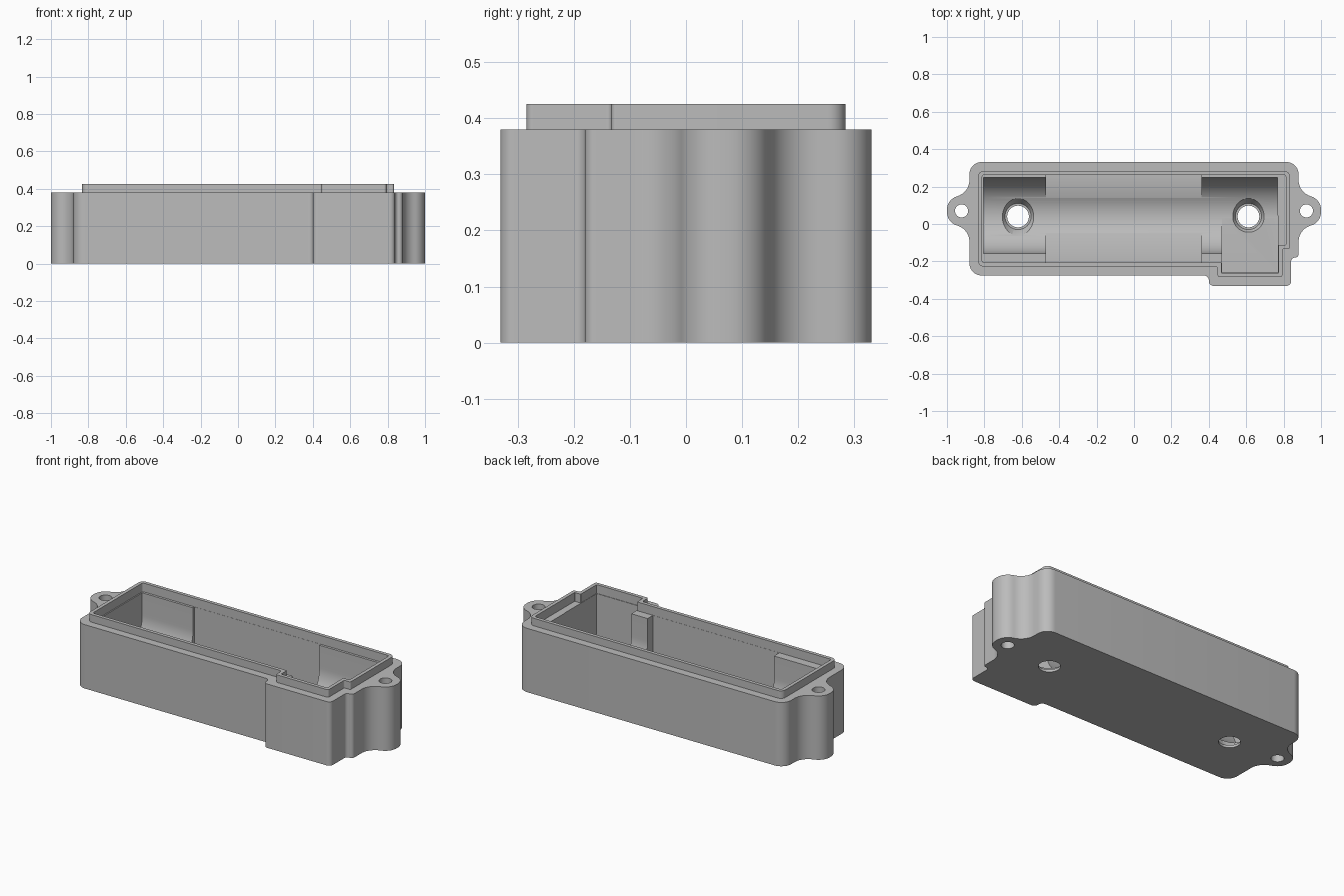
import bpy, bmesh, math
from mathutils import Vector

cube = bpy.data.objects.get("Cube")
if cube:
    bpy.data.objects.remove(cube, do_unlink=True)

grey = bpy.data.materials.new("grey_plastic")
grey.use_nodes = True
colour = (0.5, 0.5, 0.5, 1)
grey.diffuse_color = colour
grey.node_tree.nodes["Principled BSDF"].inputs["Base Color"].default_value = colour

WALL_TOP, LIP_TOP, BLOCK_TOP = 0.38, 0.425, 0.373
FLOOR, TROUGH_Y, TROUGH_Z, TROUGH_R = 0.061, 0.046, 0.24, 0.2025


def rounded(corners, steps=10):
    """Round each (x, y, radius) corner of a polygon with an arc."""
    out, n = [], len(corners)
    for i, (x, y, r) in enumerate(corners):
        p = Vector((x, y))
        a = (Vector(corners[i - 1][:2]) - p).normalized()
        b = (Vector(corners[(i + 1) % n][:2]) - p).normalized()
        if r <= 0:
            out.append(p)
            continue
        half = a.angle(b) / 2
        centre = p + (a + b).normalized() * (r / math.sin(half))
        start = p + a * (r / math.tan(half)) - centre
        end = p + b * (r / math.tan(half)) - centre
        sweep = start.angle_signed(end)
        for k in range(steps + 1):
            t = -sweep * k / steps
            c, s = math.cos(t), math.sin(t)
            out.append(centre + Vector((start.x * c - start.y * s, start.x * s + start.y * c)))
    return out


def prism(name, outline, low, high, axis="z"):
    """Extrude an outline along z, or a (y, z) outline along x."""
    place = (lambda p, h: (p[0], p[1], h)) if axis == "z" else (lambda p, h: (h, p[0], p[1]))
    bm = bmesh.new()
    rings = [[bm.verts.new(place(p, h)) for p in outline] for h in (low, high)]
    bm.faces.new(rings[0])
    bm.faces.new(rings[1])
    n = len(outline)
    for i in range(n):
        j = (i + 1) % n
        bm.faces.new((rings[0][i], rings[0][j], rings[1][j], rings[1][i]))
    return finish(name, bm)


def finish(name, bm):
    bmesh.ops.recalc_face_normals(bm, faces=bm.faces)
    mesh = bpy.data.meshes.new(name)
    bm.to_mesh(mesh)
    bm.free()
    mesh.materials.append(grey)
    ob = bpy.data.objects.new(name, mesh)
    bpy.context.collection.objects.link(ob)
    return ob


def box(name, x0, x1, y0, y1, z0, z1):
    return prism(name, [(x0, y0), (x1, y0), (x1, y1), (x0, y1)], z0, z1)


def cone(name, x, y, z0, z1, r0, r1):
    bm = bmesh.new()
    bmesh.ops.create_cone(bm, cap_ends=True, segments=40, radius1=r0, radius2=r1, depth=z1 - z0)
    bmesh.ops.translate(bm, verts=bm.verts, vec=(x, y, (z0 + z1) / 2))
    return finish(name, bm)


def cut(ob, cutters):
    """Subtract the cutters in turn, bake the result and drop them."""
    for c in cutters:
        mod = ob.modifiers.new("cut", "BOOLEAN")
        mod.operation, mod.solver, mod.object = "DIFFERENCE", "EXACT", c
        c.hide_render = True
    bpy.context.view_layer.update()
    baked = bpy.data.meshes.new_from_object(ob.evaluated_get(bpy.context.evaluated_depsgraph_get()))
    ob.modifiers.clear()
    ob.data = baked
    for c in cutters:
        bpy.data.objects.remove(c, do_unlink=True)


def footprint(d, r, ears=False):
    """Case outline inset by d, with the stepped bump at the front left."""
    side = 0.88 - d
    ear = [(side, 0.17, 0.09), (1.0, 0.13, 0.075), (1.0, 0.01, 0.075), (side, -0.03, 0.09)] if ears else []
    left_ear = [(-x, y, q) for x, y, q in reversed(ear)]
    return rounded(
        [(-side, 0.331 - d, r), (side, 0.331 - d, r)] + ear
        + [(side, -0.18 + d, r * 0.3), (0.84 - d, -0.18 + d, r * 0.3),
           (0.84 - d, -0.331 + d, r * 0.4), (0.4 + d, -0.331 + d, r * 0.4),
           (0.4 + d, -0.275 + d, r * 0.4), (-side, -0.275 + d, r)] + left_ear)


# Outer case with the two screw ears
case = prism("case_body", footprint(0, 0.065, True), 0, WALL_TOP)

# Round-bottomed trough running the whole length
arc = [(TROUGH_Y + TROUGH_R * math.cos(a), TROUGH_Z + TROUGH_R * math.sin(a))
       for a in (math.pi * (1 + k / 48) for k in range(49))]
trough = arc + [(TROUGH_Y + TROUGH_R, 0.5), (TROUGH_Y - TROUGH_R, 0.5)]

cutters = [
    prism("rim_cutter", footprint(0.068, 0.012), BLOCK_TOP, 0.6),
    box("middle_cutter", -0.47, 0.362, -0.206, 0.262, FLOOR, 0.55),
    prism("trough_cutter", trough, -0.805, 0.768, "x"),
    box("bump_cutter", 0.47, 0.77, -0.26, TROUGH_Y, TROUGH_Z - TROUGH_R + 0.0005, 0.52),
]
# Floor holes with countersinks, and ear screw holes
for x in (-0.62, 0.612):
    cutters.append(cone("hole_cutter", x, 0.04, -0.1, 0.2, 0.058, 0.058))
    cutters.append(cone("sink_cutter", x, 0.04, 0.015, 0.075, 0.07, 0.107))
for x in (-0.922, 0.922):
    cutters.append(cone("ear_cutter", x, 0.07, -0.1, 0.6, 0.035, 0.035))
cut(case, cutters)

# Thin raised lip around the opening
lip = prism("rim_lip", footprint(0.047, 0.03), WALL_TOP, LIP_TOP)
cut(lip, [prism("lip_cutter", footprint(0.068, 0.012), 0.3, 0.6)])

# Smooth the rounded walls, keep the edges sharp
for ob in (case, lip):
    bpy.ops.object.select_all(action="DESELECT")
    ob.select_set(True)
    bpy.context.view_layer.objects.active = ob
    bpy.ops.object.shade_smooth_by_angle(angle=math.radians(30))
